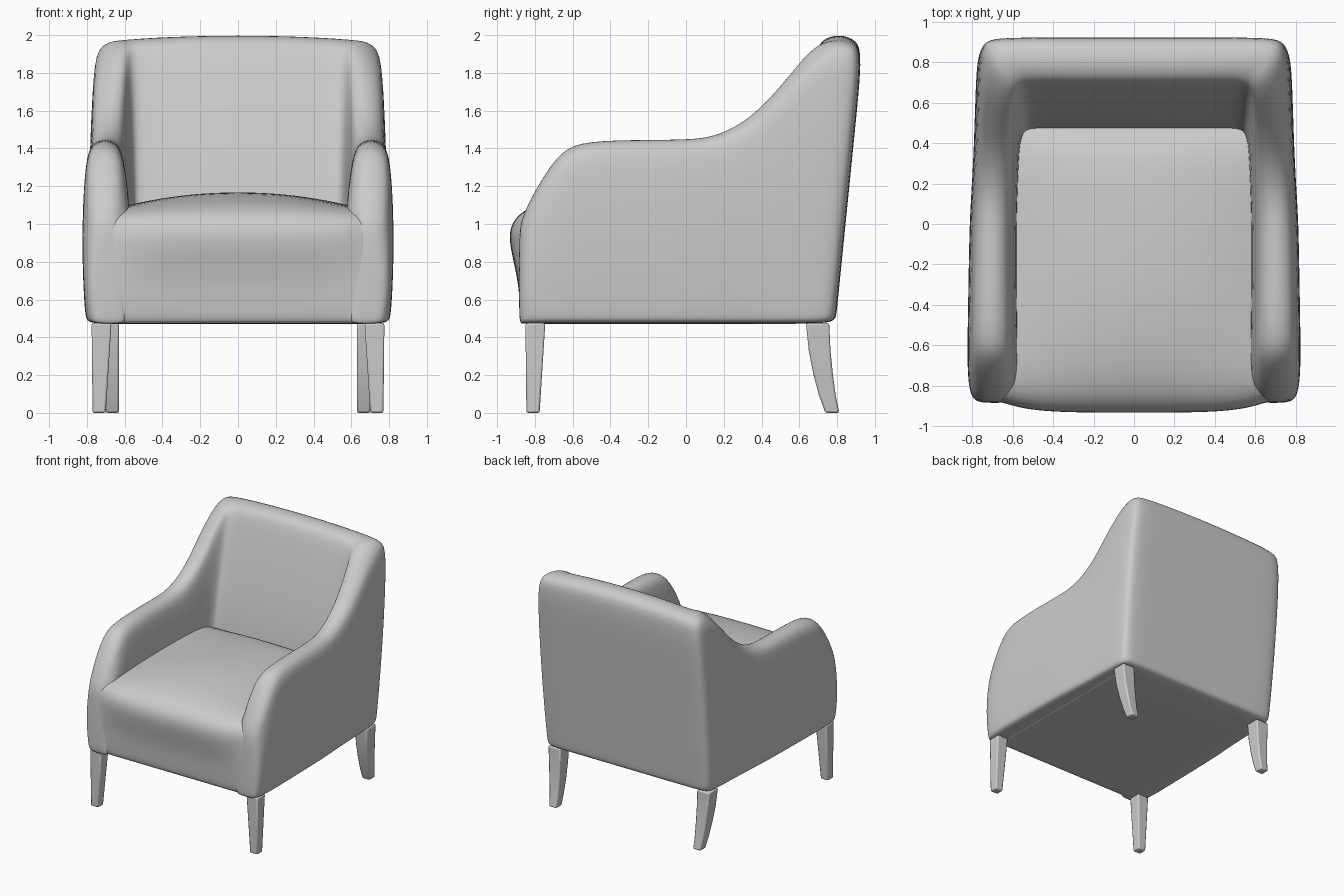
import bpy, bmesh


def loft(name, rings, subdiv=0, bevel=0):
    """Skin a row of closed rings, cap both ends and smooth the result."""
    bm = bmesh.new()
    rows = [[bm.verts.new(p) for p in ring] for ring in rings]
    n = len(rows[0])
    for a, b in zip(rows, rows[1:]):
        for i in range(n):
            j = (i + 1) % n
            bm.faces.new((a[i], a[j], b[j], b[i]))
    bm.faces.new(rows[0])
    bm.faces.new(rows[-1])
    bmesh.ops.recalc_face_normals(bm, faces=bm.faces)
    me = bpy.data.meshes.new(name)
    bm.to_mesh(me)
    bm.free()
    ob = bpy.data.objects.new(name, me)
    bpy.context.collection.objects.link(ob)
    if subdiv:
        m = ob.modifiers.new("Subdivision", 'SUBSURF')
        m.levels = m.render_levels = subdiv
        me.shade_smooth()
    if bevel:
        m = ob.modifiers.new("Bevel", 'BEVEL')
        m.width, m.segments = bevel, 2
    return ob


# Arms and back: one upholstered shell swept around a U-shaped plan
# station = outer x, outer y, inner x, inner y, top height
half = [
    (0.745, -0.885, 0.655, -0.885, 0.96),
    (0.795, -0.87, 0.62, -0.87, 1.04),
    (0.815, -0.80, 0.605, -0.81, 1.18),
    (0.82, -0.68, 0.60, -0.69, 1.37),
    (0.82, -0.58, 0.60, -0.58, 1.445),
    (0.815, -0.30, 0.605, -0.30, 1.455),
    (0.81, 0.00, 0.605, 0.00, 1.455),
    (0.80, 0.18, 0.60, 0.15, 1.47),
    (0.79, 0.38, 0.595, 0.33, 1.57),
    (0.785, 0.54, 0.59, 0.48, 1.74),
    (0.78, 0.70, 0.58, 0.59, 1.90),
    (0.775, 0.83, 0.565, 0.65, 1.97),
    (0.76, 0.91, 0.54, 0.67, 1.98),
    (0.70, 0.935, 0.50, 0.68, 1.985),
    (0.45, 0.935, 0.35, 0.68, 2.0),
    (0.00, 0.935, 0.00, 0.68, 2.01),
]


def shell_ring(ox, oy, ix, iy, top, side):
    low = min(1.1, top - 0.15)
    iby = iy if iy < 0.3 else 0.3 + (iy - 0.3) * 0.4
    h = top - 0.11 - 0.5
    # (across from outer 0 to inner 1, height, width factor)
    prof = [(0.12, 0.472, 0.985), (0, 0.495, 0.98), (0, 0.54, 0.99),
            (0, 0.5 + h * 0.35, 1.005), (0, 0.5 + h * 0.7, 1.005),
            (0, top - 0.11, 0.985), (0.12, top - 0.03, 0.985), (0.5, top, 0.99),
            (0.87, top - 0.03, 1), (1, top - 0.11, 1),
            (1, low, 0.95), (1, 0.6, 0.95), (1, 0.49, 0.95), (0.9, 0.472, 0.95)]
    ring = []
    for u, z, f in prof:
        t = min(1, max(0, (z - low) / max(0.05, top - 0.11 - low)))
        y_in = iby + (iy - iby) * t
        y_out = oy + max(0, oy) / 0.93 * 0.1 * (min(z, 1.9) - 1.9)
        ring.append((side * f * (ox + (ix - ox) * u), y_out + (y_in - y_out) * u, z))
    return ring


rings = [shell_ring(*s, 1) for s in half]
rings += [shell_ring(*s, -1) for s in reversed(half[:-1])]
loft("arms_and_back", rings, subdiv=2)


# Seat: crowned cushion running down into the front panel
def seat_ring(x):
    t = 1 - min(1, abs(x) / 0.62) ** 2
    f = 1 - min(1, abs(x) / 0.66) ** 5
    prof = [(0.72, 0.472), (0.6, 0.47), (-0.2, 0.47), (-0.8, 0.47), (-0.855, 0.473),
            (-0.875, 0.50), (-0.88 - 0.005 * f, 0.68), (-0.88 - 0.04 * f, 0.83),
            (-0.88 - 0.06 * f, 0.94), (-0.86 - 0.055 * f, 1.03),
            (-0.75 - 0.05 * f, 1.085 + 0.03 * t), (-0.5, 1.09 + 0.075 * t),
            (-0.2, 1.09 + 0.085 * t), (0.2, 1.09 + 0.06 * t),
            (0.39, 1.08 + 0.04 * t), (0.47, 1.04), (0.6, 1.0), (0.72, 0.9)]
    return [(x, y, z) for y, z in prof]


xs = [0, 0.2, 0.35, 0.47, 0.55, 0.61, 0.66, 0.70]
loft("seat", [seat_ring(x) for x in [-v for v in xs[:0:-1]] + xs], subdiv=2)

# Legs: straight tapered in front, swept backwards behind
# section = x min, x max, y min, y max, z
front = [(0.67, 0.775, -0.85, -0.745, 0.475), (0.70, 0.77, -0.845, -0.775, 0)]
back = [(0.63, 0.745, 0.635, 0.758, 0.475), (0.63, 0.735, 0.65, 0.765, 0.33),
        (0.63, 0.722, 0.675, 0.778, 0.2), (0.63, 0.71, 0.705, 0.793, 0.09),
        (0.63, 0.70, 0.738, 0.812, 0)]
for label, sections in (("front_leg", front), ("back_leg", back)):
    for side, s in (("right", 1), ("left", -1)):
        leg = loft(label + "_" + side,
                   [[(s * a, c, z), (s * b, c, z), (s * b, d, z), (s * a, d, z)]
                    for a, b, c, d, z in sections])
        m = leg.modifiers.new("Bevel", 'BEVEL')
        m.width, m.segments = 0.01, 2
        bpy.ops.object.select_all(action='DESELECT')
        leg.select_set(True)
        bpy.context.view_layer.objects.active = leg
        bpy.ops.object.shade_smooth_by_angle()
